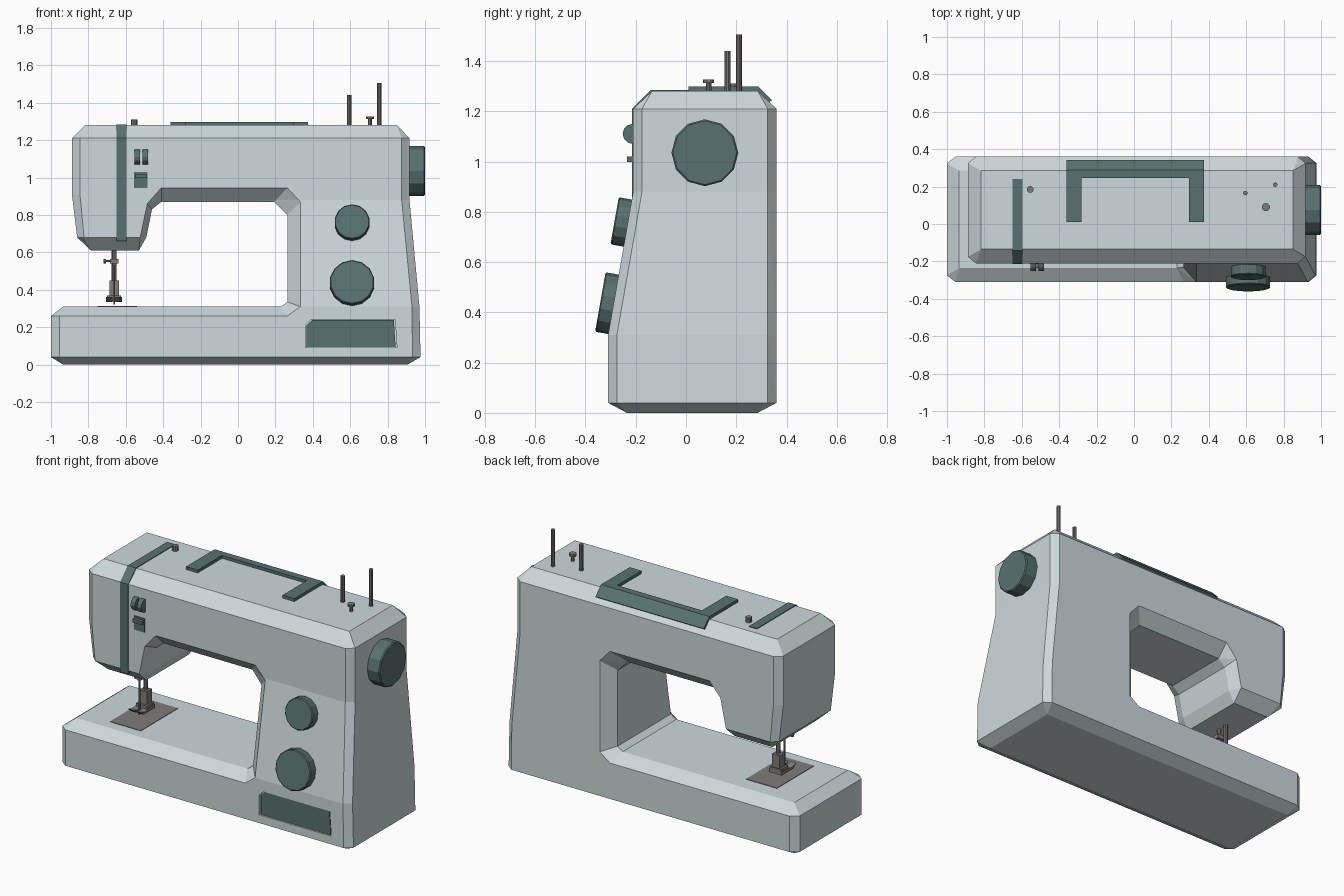
import bpy, bmesh, math
from mathutils import Matrix, Vector

if "Cube" in bpy.data.objects:
    bpy.data.objects.remove(bpy.data.objects["Cube"])


def material(name, r, g, b):
    m = bpy.data.materials.new(name)
    m.use_nodes = True
    m.diffuse_color = (r, g, b, 1)
    m.node_tree.nodes["Principled BSDF"].inputs["Base Color"].default_value = (r, g, b, 1)
    return m


SHELL = material("pale grey shell", 0.61, 0.69, 0.715)
ACCENT = material("dark teal accent", 0.098, 0.168, 0.16)
METAL = material("warm grey metal", 0.22, 0.2, 0.195)


def finish(name, bm, mat):
    bmesh.ops.recalc_face_normals(bm, faces=bm.faces)
    mesh = bpy.data.meshes.new(name)
    bm.to_mesh(mesh)
    bm.free()
    mesh.materials.append(mat)
    obj = bpy.data.objects.new(name, mesh)
    bpy.context.collection.objects.link(obj)
    return obj


def box(name, lo, hi, mat):
    lo, hi = Vector(lo), Vector(hi)
    bm = bmesh.new()
    bmesh.ops.create_cube(bm, size=1)
    for v in bm.verts:
        v.co = (lo + hi) / 2 + v.co * (hi - lo)
    return finish(name, bm, mat)


def cylinder(name, start, end, radius, mat, sides=12, bevel=0):
    start, end = Vector(start), Vector(end)
    axis = end - start
    bm = bmesh.new()
    place = Matrix.Translation((start + end) / 2) @ axis.to_track_quat("Z", "Y").to_matrix().to_4x4()
    bmesh.ops.create_cone(bm, cap_ends=True, segments=sides, radius1=radius,
                          radius2=radius, depth=axis.length, matrix=place)
    if bevel:
        rim = [e for e in bm.edges if all((v.co - end).dot(axis) > -0.0001 for v in e.verts)]
        bmesh.ops.bevel(bm, geom=rim, offset=bevel, segments=1, affect="EDGES")
    return finish(name, bm, mat)


def prism(name, profile, lo, hi, axis, mat):
    """Extrude a closed profile along x (profile is y, z) or y (profile is x, z)."""
    bm = bmesh.new()
    ends = []
    for t in (lo, hi):
        ends.append([bm.verts.new((t, a, b) if axis == "x" else (a, t, b)) for a, b in profile])
        bm.faces.new(ends[-1])
    n = len(profile)
    for i in range(n):
        j = (i + 1) % n
        bm.faces.new((ends[0][i], ends[0][j], ends[1][j], ends[1][i]))
    return finish(name, bm, mat)


# Body: silhouette point (x, z) paired with its chamfered face point (x, z)
OUTLINE = [
    (-.935, 0, -.955, .04), (.907, 0, .933, .04), (.976, .04, .933, .04),
    (.97, .31, .93, .31), (.917, .88, .875, .88), (.917, 1.21, .875, 1.21),
    (.85, 1.28, .875, 1.21), (-.818, 1.28, -.845, 1.21), (-.888, 1.21, -.845, 1.21),
    (-.888, .91, -.845, .91), (-.86, .68, -.823, .68), (-.786, .61, -.823, .68),
    (-.53, .61, -.523, .68), (-.49, .68, -.523, .68), (-.46, .83, -.485, .86),
    (-.41, .87, -.41, .945), (.194, .87, .264, .945), (.264, .8, .333, .87),
    (.264, .335, .333, .31), (.23, .31, .264, .26), (-.935, .31, -.955, .26),
    (-1, .26, -.955, .26), (-1, .04, -.955, .04)]
FRONT, BACK, LOW, HIGH, LEAN = -0.31, 0.36, 0.31, 0.88, 0.1


def build_body():
    bm = bmesh.new()
    rims, n = [], len(OUTLINE)
    for y, inward in ((FRONT, 1), (BACK, -1)):
        rim, face, known = [], [], {}
        for x, z, fx, fz in OUTLINE:
            depth = 0.035 if z == fz and abs(x) > 0.8 else 0.075
            rim.append(bm.verts.new((x, y + inward * depth, z)))
            if (fx, fz) not in known:
                known[fx, fz] = bm.verts.new((fx, y, fz))
            face.append(known[fx, fz])
        for i in range(n):
            j = (i + 1) % n
            bm.faces.new(dict.fromkeys((rim[i], rim[j], face[j], face[i])))
        bm.faces.new(dict.fromkeys(face))
        rims.append(rim)
    for i in range(n):
        j = (i + 1) % n
        bm.faces.new((rims[0][i], rims[0][j], rims[1][j], rims[1][i]))
    bmesh.ops.recalc_face_normals(bm, faces=bm.faces)
    bmesh.ops.triangulate(bm, faces=bm.faces[:])
    # Lean the column front back between the bed and the arm
    for z in (LOW, HIGH):
        bmesh.ops.bisect_plane(bm, geom=bm.verts[:] + bm.edges[:] + bm.faces[:], dist=0.0005,
                               plane_co=(0, 0, z), plane_no=(0, 0, 1))
    for v in bm.verts:
        if v.co.y < 0:
            t = min(max((v.co.z - LOW) / (HIGH - LOW), 0), 1)
            if v.co.x < 0 and v.co.z > 0.5:
                t = 1
            v.co.y += LEAN * t
    return finish("body", bm, SHELL)


body = build_body()

# Recessed panel low on the column
PANEL = [(.36, .09), (.85, .09), (.84, .24), (.39, .24), (.36, .21)]
cutter = prism("panel_cutter", PANEL, FRONT - 0.05, FRONT + 0.015, "y", SHELL)
cutter.hide_render = True
pocket = body.modifiers.new("pocket", "BOOLEAN")
pocket.operation, pocket.object, pocket.solver = "DIFFERENCE", cutter, "EXACT"
bpy.context.view_layer.objects.active = body
bpy.ops.object.modifier_apply(modifier=pocket.name)
bpy.data.objects.remove(cutter)
centre = Vector((.605, .165))
inset = [centre + (Vector(p) - centre) * 0.97 for p in PANEL]
prism("stitch_panel", inset, FRONT + 0.006, FRONT + 0.015, "y", ACCENT)

# Stripe wrapping the head
prism("head_stripe", [(-.214, .66), (-.214, 1.211), (-.141, 1.284), (.24, 1.284),
                      (.24, 1.27), (-.13, 1.27), (-.2, 1.2), (-.2, .66)],
      -.65, -.595, "x", ACCENT)

# Carry handle: two arms and a bar folded over the rear edge
for side, x0, x1 in (("right", -.36, -.28), ("left", .295, .375)):
    box("handle_arm_" + side, (x0, .01, 1.27), (x1, .25, 1.298), ACCENT)
prism("handle_bar", [(.245, 1.27), (.245, 1.298), (.288, 1.298), (.342, 1.244),
                     (.325, 1.23), (.28, 1.27)], -.36, .375, "x", ACCENT)

# Dials standing square on the leaning column front
normal = Vector((0, -(HIGH - LOW), LEAN)).normalized()
for name, z, radius in (("upper_dial", .755, .095), ("lower_dial", .432, .12)):
    foot = Vector((.61, FRONT + LEAN * (z - LOW) / (HIGH - LOW), z))
    cylinder(name, foot - normal * 0.02, foot + normal * 0.053, radius, ACCENT, 14, 0.005)

# Hand wheel
cylinder("hand_wheel", (.9, .075, 1.035), (1, .075, 1.035), .133, ACCENT, 12, 0.006)

# Thread tension wheels and lever on the head
for i, x in enumerate((-.553, -.51)):
    cylinder(f"tension_wheel_{i + 1}", (x, -.212, 1.11), (x + .028, -.212, 1.11), .04, ACCENT, 12)
box("lever_plate", (-.555, -.215, .945), (-.483, -.205, 1.03), ACCENT)
box("lever", (-.55, -.235, .998), (-.488, -.21, 1.02), ACCENT)

# Spool pins, bobbin winder and top knob
for name, x, y, top, radius in (("short_spool_pin", .595, .165, 1.44, .012),
                                ("tall_spool_pin", .755, .21, 1.505, .012),
                                ("winder_stem", .705, .09, 1.315, .011),
                                ("thread_guide_knob", -.555, .185, 1.31, .018)):
    cylinder(name, (x, y, 1.27), (x, y, top), radius, METAL, 10)
cylinder("winder_cap", (.705, .09, 1.312), (.705, .09, 1.326), .022, METAL, 10)

# Needle plate, presser foot and needle
box("needle_plate", (-.75, -.17, .3), (-.54, .19, .313), METAL)
cylinder("presser_bar", (-.662, .05, .4), (-.662, .05, .63), .013, METAL, 8)
box("presser_shank", (-.688, .025, .365), (-.636, .075, .45), METAL)
for side, x0, x1 in (("right", -.705, -.67), ("left", -.655, -.62)):
    prism("presser_toe_" + side, [(-.06, .36), (-.03, .335), (.08, .335), (.08, .36), (-.02, .348)],
          x0, x1, "x", METAL)
box("presser_hinge", (-.7, .01, .338), (-.625, .08, .37), METAL)
cylinder("needle_bar", (-.662, -.01, .53), (-.662, -.01, .63), .012, METAL, 8)
cylinder("needle", (-.662, -.01, .32), (-.662, -.01, .54), .005, METAL, 6)
box("needle_clamp", (-.685, -.03, .54), (-.638, .01, .565), METAL)
cylinder("clamp_screw", (-.71, -.01, .553), (-.68, -.01, .553), .005, METAL, 6)
cylinder("clamp_screw_head", (-.72, -.01, .553), (-.706, -.01, .553), .012, METAL, 8)
